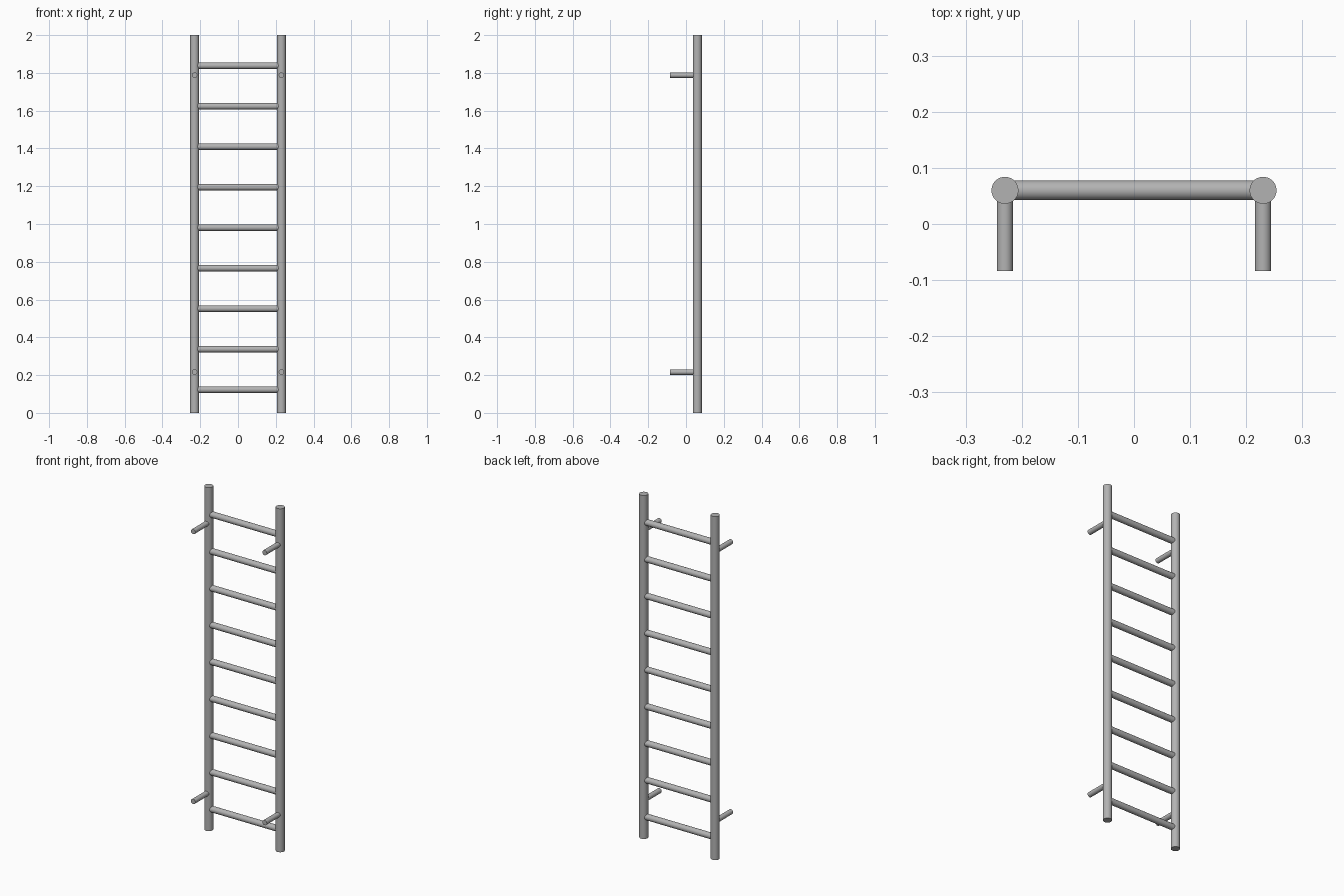
import bpy
import math
from mathutils import Vector

cube = bpy.data.objects.get("Cube")
if cube:
    bpy.data.objects.remove(cube, do_unlink=True)

steel = bpy.data.materials.new("grey steel")
steel.use_nodes = True
colour = (0.45, 0.45, 0.45, 1)
steel.diffuse_color = colour
steel.node_tree.nodes["Principled BSDF"].inputs["Base Color"].default_value = colour

RAIL_X, RAIL_Y = 0.23, 0.06
RUNGS = 9
FIRST_RUNG, LAST_RUNG = 0.123, 1.838


def rod(name, start, end, radius, sides=32):
    """Round bar between two points."""
    start, end = Vector(start), Vector(end)
    axis = end - start
    bpy.ops.mesh.primitive_cylinder_add(
        vertices=sides, radius=radius, depth=axis.length,
        location=(start + end) / 2,
        rotation=axis.to_track_quat("Z", "Y").to_euler())
    obj = bpy.context.object
    obj.name = name
    obj.data.materials.append(steel)
    bpy.ops.object.shade_smooth_by_angle(angle=math.radians(40))
    return obj


# Upright rails, each with two wall brackets pointing forward
for side, sign in (("left", 1), ("right", -1)):
    x = sign * RAIL_X
    rod(f"{side}_rail", (x, RAIL_Y, 0), (x, RAIL_Y, 2), 0.024, 48)
    for level, z in (("lower", 0.216), ("upper", 1.788)):
        rod(f"{side}_{level}_bracket", (x, RAIL_Y, z), (x, -0.084, z), 0.0145)

# Evenly spaced rungs
for i in range(RUNGS):
    z = FIRST_RUNG + (LAST_RUNG - FIRST_RUNG) * i / (RUNGS - 1)
    rod(f"rung_{i + 1}", (-RAIL_X, RAIL_Y, z), (RAIL_X, RAIL_Y, z), 0.0175)
